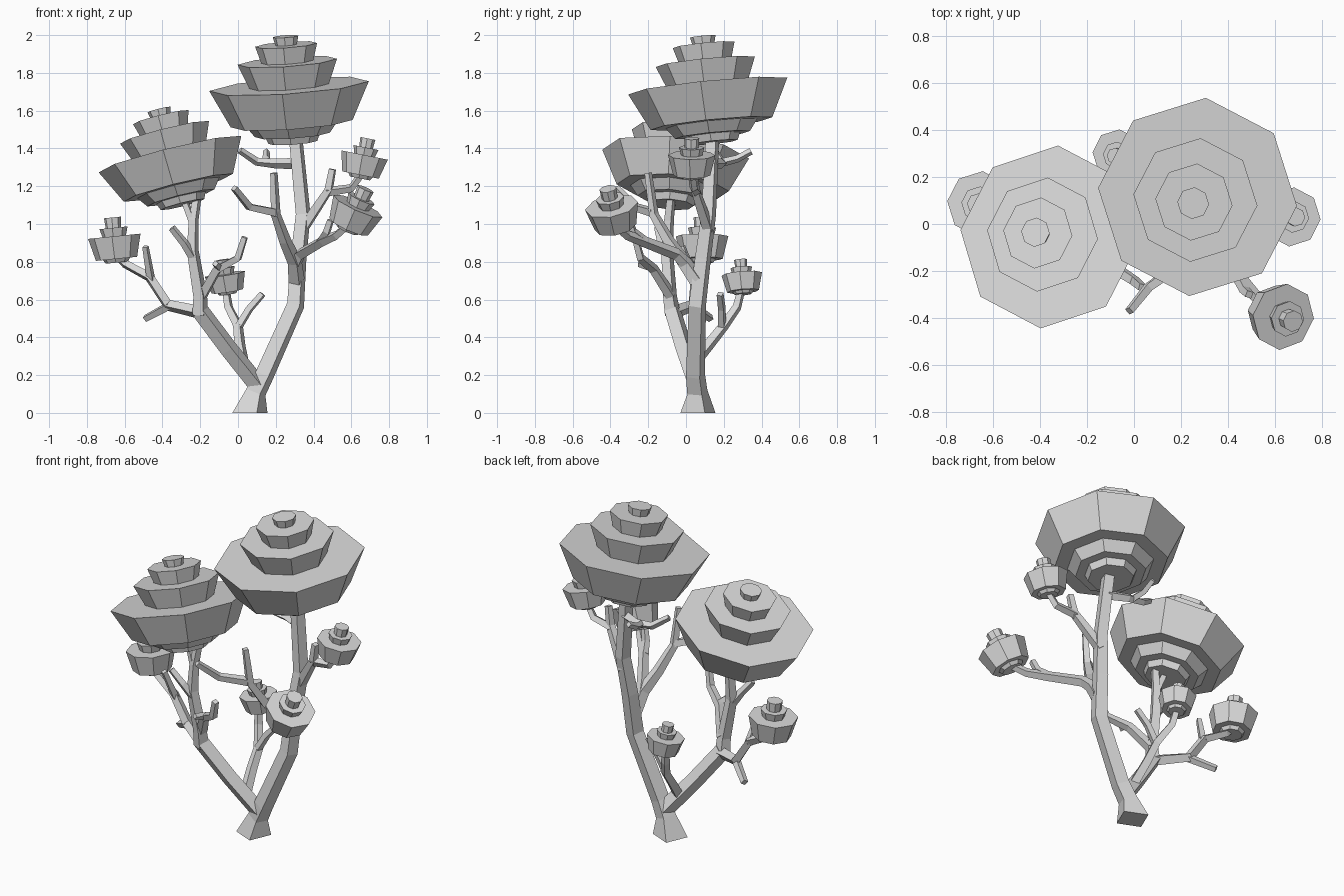
import bpy, bmesh, math
from mathutils import Vector, Matrix

if "Cube" in bpy.data.objects:
    bpy.data.objects.remove(bpy.data.objects["Cube"], do_unlink=True)

GREY = (0.7, 0.7, 0.7, 1)
mat = bpy.data.materials.new("plain_grey")
mat.use_nodes = True
mat.diffuse_color = GREY
mat.node_tree.nodes["Principled BSDF"].inputs["Base Color"].default_value = GREY


def finish(name, bm):
    bmesh.ops.recalc_face_normals(bm, faces=bm.faces)
    mesh = bpy.data.meshes.new(name)
    bm.to_mesh(mesh)
    bm.free()
    mesh.materials.append(mat)
    bpy.context.collection.objects.link(bpy.data.objects.new(name, mesh))


def branch(name, points, r_start, r_end, flare=None):
    """Square limb swept along a path, tapering from r_start to r_end."""
    pts = [Vector(p) for p in points]
    n = len(pts) - 1
    bm = bmesh.new()
    normal, rings = Vector((0.93, 0.37, 0)), []
    for i, p in enumerate(pts):
        tangent = Vector((0, 0, 1)) if flare and i == 0 else \
            (pts[min(i + 1, n)] - pts[max(i - 1, 0)]).normalized()
        normal = (normal - tangent * normal.dot(tangent)).normalized()
        side = tangent.cross(normal)
        r = flare if flare and i == 0 else r_start + (r_end - r_start) * i / n
        rings.append([bm.verts.new(p + d * r) for d in (normal, side, -normal, -side)])
    for a, b in zip(rings, rings[1:]):
        for k in range(4):
            j = (k + 1) % 4
            bm.faces.new((a[k], a[j], b[j], b[k]))
    bm.faces.new(rings[0][::-1])
    bm.faces.new(rings[-1])
    finish(name, bm)


# Tiers of a crown: bottom height, top height, bottom radius, top radius
BIG = [(-.30, -.24, .13, .155), (-.26, -.18, .20, .26), (-.20, 0, .325, .425),
       (-.03, .13, .20, .265), (.10, .22, .13, .165), (.21, .265, .055, .068)]
SMALL = [(-.14, -.10, .06, .085), (-.12, 0, .11, .14),
         (-.01, .045, .06, .075), (.03, .10, .04, .045)]


def crown(name, tiers, centre, lean, scale):
    """Stack of octagonal tiers, tilted so that its axis follows lean."""
    tilt = Vector((0, 0, 1)).rotation_difference(Vector((*lean, 1)))
    place = (Matrix.Translation(centre) @ tilt.to_matrix().to_4x4()
             @ Matrix.Rotation(math.radians(-5), 4, "Z") @ Matrix.Scale(scale, 4))
    bm = bmesh.new()
    for z0, z1, r0, r1 in tiers:
        bmesh.ops.create_cone(bm, cap_ends=True, segments=8, radius1=r0, radius2=r1, depth=z1 - z0,
                              matrix=place @ Matrix.Translation((0, 0, (z0 + z1) / 2)))
    finish(name, bm)


# Foliage
crown("tall_crown", BIG, (.27, .115, 1.73), (-.07, -.10), 1)
crown("low_crown", BIG, (-.36, -.055, 1.37), (-.25, .085), .92)
crown("right_small_crown", SMALL, (-.655, .085, .935), (-.10, 0), 1)
crown("back_small_crown", SMALL, (-.07, .295, .735), (-.15, -.08), .77)
crown("front_small_crown", SMALL, (.635, -.395, 1.095), (.45, -.2), 1.02)
crown("left_small_crown", SMALL, (.67, .03, 1.365), (.2, 0), .9)

# Trunk and main limbs
branch("trunk", [(.063, .063, 0), (.095, .06, .11), (.14, .05, .2), (.305, .06, .57), (.32, .09, .82),
                 (.345, .12, 1.05), (.305, .14, 1.46)], .062, .04, flare=.1)
branch("right_limb", [(.11, .06, .14), (-.05, -.01, .34), (-.2, -.07, .54)], .05, .048)
branch("right_stem", [(-.2, -.07, .52), (-.2, -.085, .62), (-.24, -.1, .86), (-.235, -.09, 1.02),
                      (-.205, -.07, 1.22)], .045, .022)
branch("right_stem_fork", [(-.235, -.09, 1.0), (-.29, -.07, 1.14)], .024, .02)

# Limb carrying the right small crown, with its twigs
branch("right_bough", [(-.19, -.07, .53), (-.37, .04, .57), (-.47, .05, .72), (-.6, .08, .79),
                       (-.64, .085, .83)], .036, .02)
branch("right_bough_tip", [(-.46, .05, .7), (-.49, -.02, .88)], .024, .018)
branch("right_bough_twig", [(-.36, .03, .57), (-.49, .13, .5)], .025, .021)

# Twigs of the right stem
branch("right_stem_twig", [(-.235, -.1, .82), (-.285, -.13, .9), (-.35, -.15, .98)], .026, .02)
branch("inner_twig", [(-.19, -.08, .62), (-.11, -.17, .76), (0, -.24, .82), (.035, -.27, .93)], .032, .02)
branch("inner_twig_fork", [(-.1, -.18, .77), (-.12, -.25, .79)], .022, .018)

# Limb carrying the back small crown
branch("back_limb", [(.03, .03, .25), (.01, .12, .36), (0, .2, .46), (-.05, .27, .56),
                     (-.065, .295, .66)], .034, .022)
branch("back_twig", [(.005, .19, .46), (.06, .19, .55), (.13, .18, .63)], .024, .02)

# Front limb with two upright tips
branch("front_limb", [(.31, .06, .7), (.3, -.01, .8), (.25, -.09, .91), (.2, -.17, 1.05),
                      (.19, -.2, 1.27)], .045, .02)
branch("front_limb_fork", [(.2, -.17, 1.06), (.06, -.27, 1.09), (-.02, -.37, 1.19)], .028, .02)

# Limb carrying the front small crown, growing out of the front limb
branch("front_left_limb", [(.3, .01, .78), (.33, -.05, .84), (.45, -.23, .91), (.52, -.31, .94),
                           (.58, -.37, .99)], .036, .022)
branch("front_left_twig", [(.44, -.22, .91), (.47, -.28, .96), (.49, -.3, 1.02)], .026, .02)

# Limb carrying the left small crown
branch("left_limb", [(.34, .12, .97), (.42, .08, 1.09), (.48, .05, 1.18), (.5, .04, 1.29)], .034, .022)
branch("left_limb_fork", [(.47, .055, 1.17), (.6, .04, 1.19), (.65, .03, 1.26)], .026, .02)

# Twigs below the tall crown
branch("upper_twig", [(.31, .14, 1.32), (.2, .19, 1.32), (.1, .19, 1.33), (.01, .15, 1.39)], .03, .018)
branch("upper_twig_tip", [(.17, .19, 1.325), (.15, .27, 1.345), (.15, .345, 1.385)], .022, .018)
